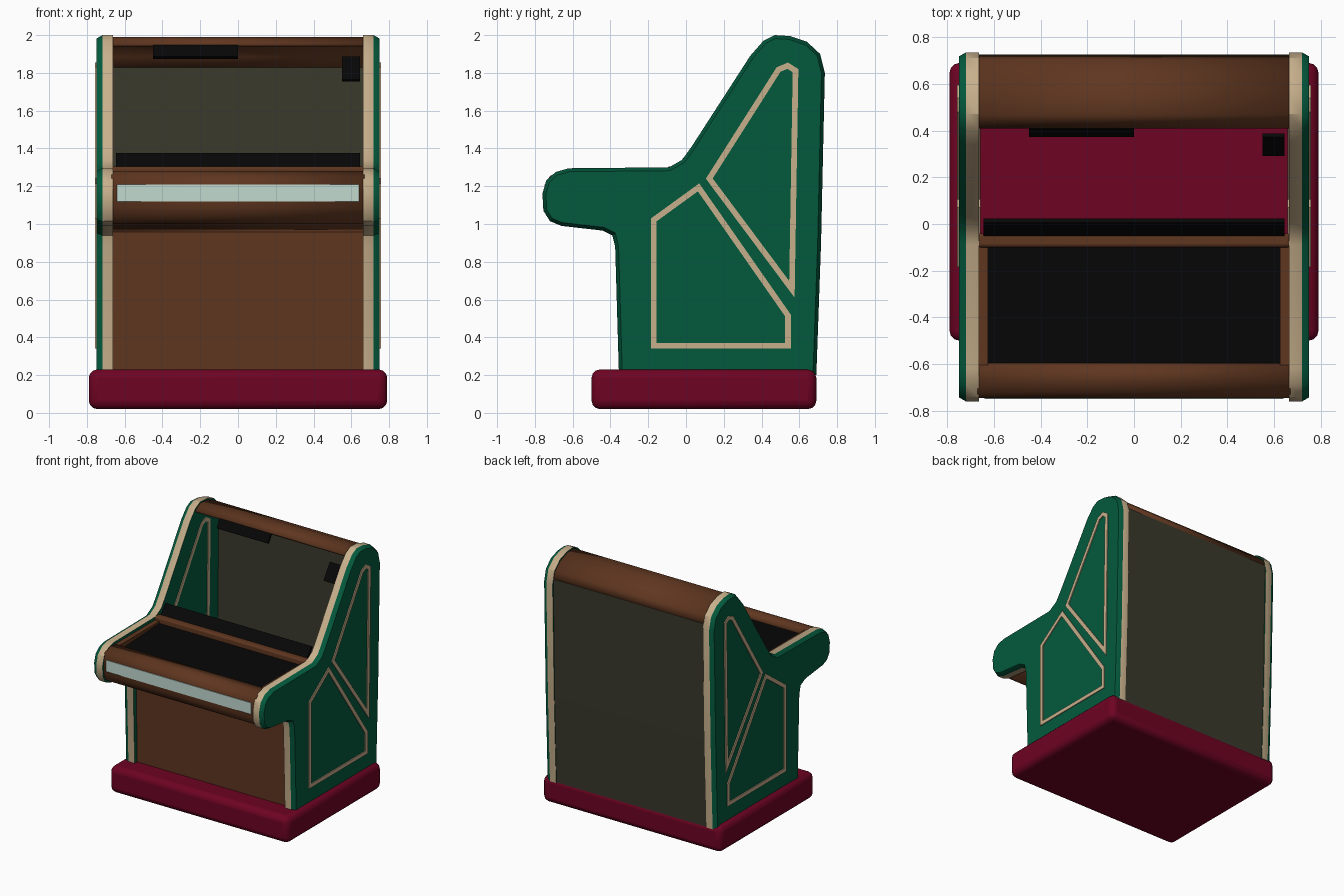
import bpy, math
from mathutils import Vector

if "Cube" in bpy.data.objects:
    bpy.data.objects.remove(bpy.data.objects["Cube"])


def material(name, r, g, b):
    m = bpy.data.materials.new(name)
    m.diffuse_color = (r, g, b, 1)
    m.use_nodes = True
    m.node_tree.nodes["Principled BSDF"].inputs["Base Color"].default_value = m.diffuse_color
    return m


GREEN = material("dark green", 0.001, 0.1, 0.047)
CREAM = material("cream", 0.57, 0.43, 0.26)
BROWN = material("brown wood", 0.115, 0.037, 0.014)
CRIMSON = material("crimson", 0.155, 0.001, 0.016)
OLIVE = material("olive grey", 0.043, 0.041, 0.025)
BLACK = material("black", 0.002, 0.002, 0.002)
MINT = material("pale mint", 0.54, 0.70, 0.63)


def make(name, verts, faces, mats, idx=None):
    me = bpy.data.meshes.new(name)
    me.from_pydata(verts, [], faces)
    for m in mats:
        me.materials.append(m)
    if idx:
        for p, i in zip(me.polygons, idx):
            p.material_index = i
    ob = bpy.data.objects.new(name, me)
    bpy.context.collection.objects.link(ob)
    return ob


def smooth(ob, angle=35):
    bpy.ops.object.select_all(action='DESELECT')
    ob.select_set(True)
    bpy.context.view_layer.objects.active = ob
    bpy.ops.object.shade_smooth_by_angle(angle=math.radians(angle))


def offset(poly, d):
    """Move each edge of a counter-clockwise (y, z) outline inwards by d."""
    out = []
    n = len(poly)
    for i in range(n):
        a, b, c = (Vector(poly[(i + k) % n]) for k in (-1, 0, 1))
        u, v = (b - a).normalized(), (c - b).normalized()
        n1, n2 = Vector((-u.y, u.x)), Vector((-v.y, v.x))
        p = b + (n1 + n2) * d / (1 + n1.dot(n2))
        out.append((p.x, p.y))
    return out


def box(name, x, y, z, mat, bevel=0.0):
    v = [(a, b, c) for a in x for b in y for c in z]
    f = [(0, 1, 3, 2), (4, 6, 7, 5), (0, 4, 5, 1), (2, 3, 7, 6), (0, 2, 6, 4), (1, 5, 7, 3)]
    ob = make(name, v, f, [mat])
    if bevel:
        m = ob.modifiers.new("bevel", 'BEVEL')
        m.width, m.segments = bevel, 3
        smooth(ob)
    return ob


def sheet(name, path, mat, x=(-0.67, 0.67), thick=0.02):
    """Thin board following a (y, z) path across the cabinet."""
    n = len(path)
    v = [(a, y, z) for a in x for y, z in path]
    ob = make(name, v, [(i, i + 1, n + i + 1, n + i) for i in range(n - 1)], [mat])
    m = ob.modifiers.new("thickness", 'SOLIDIFY')
    m.thickness, m.offset = thick, 0
    if n > 3:
        smooth(ob)
    return ob


# Side panel outline, counter-clockwise in (y, z)
outline = [(-0.355, 0.2), (0.69, 0.2), (0.715, 0.9), (0.735, 1.8), (0.71, 1.9),
           (0.64, 1.965), (0.55, 1.995), (0.47, 2.0), (0.41, 1.97), (0.34, 1.89),
           (0.03, 1.41), (-0.02, 1.34), (-0.09, 1.3), (-0.62, 1.295), (-0.69, 1.275),
           (-0.74, 1.23), (-0.76, 1.16), (-0.755, 1.07), (-0.72, 1.015), (-0.66, 0.99),
           (-0.44, 0.965), (-0.39, 0.94), (-0.375, 0.88)]
# Trim outlines on the side panels
lower_trim = [(-0.185, 0.34), (0.555, 0.34), (0.555, 0.52), (0.07, 1.215), (-0.185, 1.03)]
upper_trim = [(0.575, 0.61), (0.595, 1.82), (0.54, 1.855), (0.48, 1.83), (0.105, 1.24)]


def side_panel(name, s):
    n = len(outline)
    rings = [(0.663, outline), (0.718, outline), (0.75, offset(outline, 0.018))]
    v = [(s * x, y, z) for x, ring in rings for y, z in ring]
    f, idx = [], []
    for r in range(2):                      # cream rim, then green rounded shoulder
        for i in range(n):
            j = (i + 1) % n
            f.append((r * n + i, r * n + j, r * n + n + j, r * n + n + i))
            idx.append(1 - r)
    f += [tuple(reversed(range(n))), tuple(range(2 * n, 3 * n))]
    idx += [0, 0]
    if s < 0:
        f = [tuple(reversed(q)) for q in f]
    smooth(make(name, v, f, [GREEN, CREAM], idx), 30)


def trim(name, outer, s):
    n = len(outer)
    inner = offset(outer, 0.03)
    v = [(s * x, y, z) for x in (0.658, 0.757) for ring in (outer, inner) for y, z in ring]
    f = []
    for i in range(n):
        j = (i + 1) % n
        f += [(i, n + i, n + j, j), (2 * n + i, 2 * n + j, 3 * n + j, 3 * n + i),
              (i, j, 2 * n + j, 2 * n + i), (n + i, 3 * n + i, 3 * n + j, n + j)]
    if s < 0:
        f = [tuple(reversed(q)) for q in f]
    make(name, v, f, [CREAM])


for side, s in (("left", -1), ("right", 1)):
    side_panel(side + "_side_panel", s)
    trim(side + "_lower_trim", lower_trim, s)
    trim(side + "_upper_trim", upper_trim, s)
    # Brown rail along each side of the tray
    box(side + "_tray_rail", sorted((s * 0.625, s * 0.67)), (-0.61, -0.05), (1.22, 1.275), BROWN)

# Plinth
box("base", (-0.79, 0.79), (-0.5, 0.69), (0.02, 0.23), CRIMSON, 0.045)

# Hollow cabinet boards
sheet("front_panel", [(-0.315, 0.2), (-0.325, 0.98)], BROWN)
sheet("back_panel", [(0.675, 0.2), (0.7, 0.9), (0.715, 1.84)], OLIVE)
sheet("top_cap", [(0.415, 1.945), (0.47, 1.98), (0.55, 1.975), (0.63, 1.945),
                  (0.695, 1.89), (0.715, 1.83)], BROWN)
sheet("front_shelf", [(-0.32, 0.965), (-0.44, 0.985), (-0.66, 1.01), (-0.71, 1.04),
                      (-0.735, 1.09), (-0.735, 1.21), (-0.715, 1.245), (-0.67, 1.27),
                      (-0.61, 1.27), (-0.6, 1.21)], BROWN)
box("rear_rail", (-0.67, 0.67), (-0.1, -0.04), (1.22, 1.305), BROWN, 0.015)

# Light strip on the shelf front
box("front_strip", (-0.64, 0.64), (-0.75, -0.742), (1.12, 1.21), MINT)

# Black tray and the remaining black edges of the open screen
sheet("tray", [(-0.605, 1.225), (-0.09, 1.25)], BLACK)
sheet("screen_lower_edge", [(-0.045, 1.295), (0.015, 1.37)], BLACK, (-0.645, 0.645))
sheet("screen_upper_edge", [(0.38, 1.88), (0.425, 1.945)], BLACK, (-0.45, 0.0))
sheet("screen_corner", [(0.3, 1.76), (0.38, 1.88)], BLACK, (0.55, 0.645))
